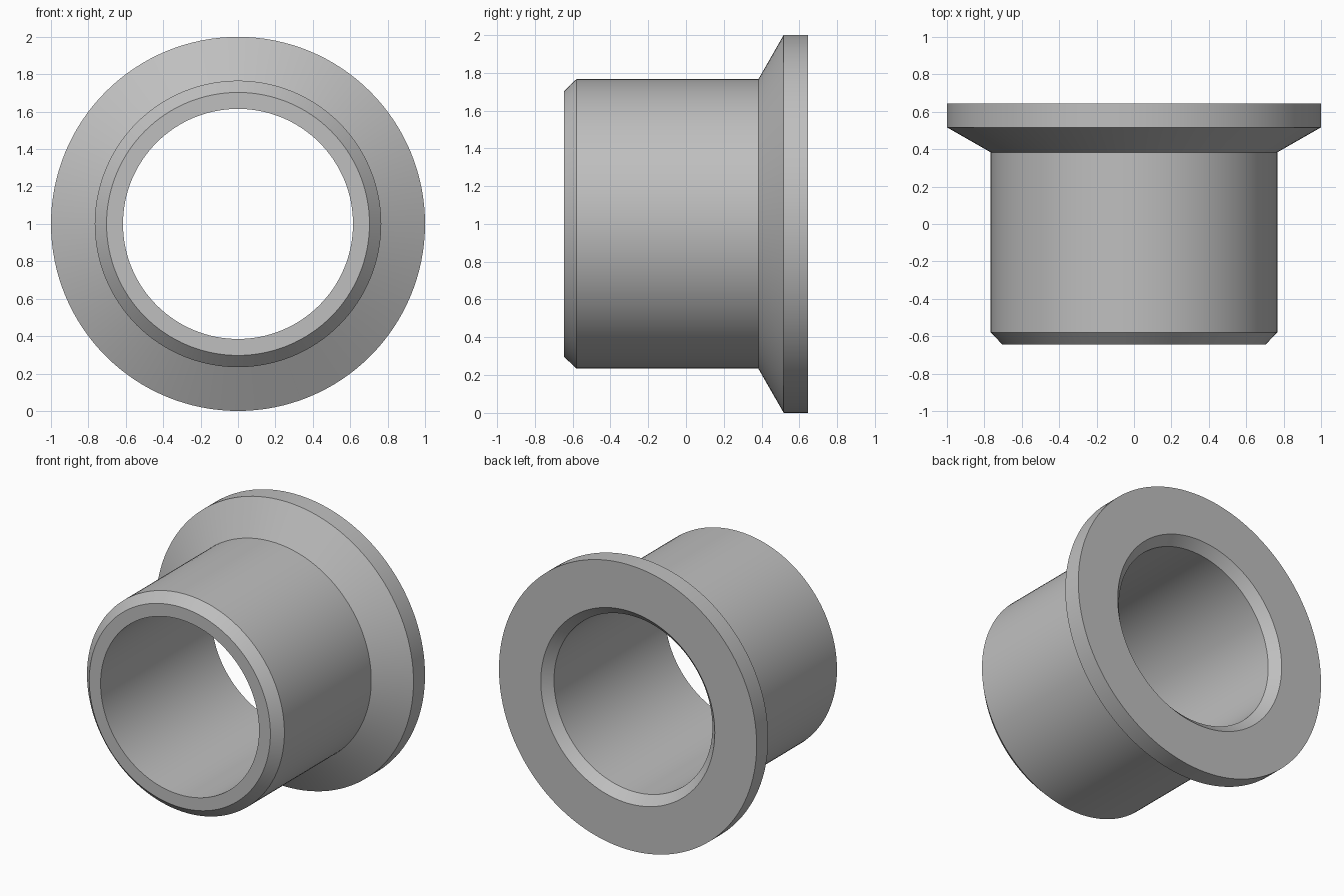
import bpy, bmesh, math
from mathutils import Matrix, Vector

if "Cube" in bpy.data.objects:
    bpy.data.objects.remove(bpy.data.objects["Cube"])

SIDES = 128

# closed cross-section as (radius, y), revolved about the y axis
profile = [
    (0.615, -0.645), (0.703, -0.645),  # front rim
    (0.766, -0.580), (0.766, 0.383),   # chamfer and barrel
    (1.0, 0.517), (1.0, 0.645),        # cone and flange edge
    (0.675, 0.645), (0.615, 0.585),    # back face and bore chamfer
]

bm = bmesh.new()
rings = []
for i in range(SIDES):
    a = 2 * math.pi * i / SIDES
    rings.append([bm.verts.new((r * math.cos(a), y, 1 + r * math.sin(a))) for r, y in profile])
n = len(profile)
for i in range(SIDES):
    p, q = rings[i], rings[(i + 1) % SIDES]
    for j in range(n):
        k = (j + 1) % n
        bm.faces.new((p[j], p[k], q[k], q[j]))
bmesh.ops.recalc_face_normals(bm, faces=bm.faces)

mesh = bpy.data.meshes.new("flanged_bushing")
bm.to_mesh(mesh)
bm.free()
bushing = bpy.data.objects.new("flanged_bushing", mesh)
bpy.context.collection.objects.link(bushing)

# plain grey
grey = bpy.data.materials.new("grey")
grey.diffuse_color = (0.52, 0.52, 0.52, 1)
grey.use_nodes = True
grey.node_tree.nodes["Principled BSDF"].inputs["Base Color"].default_value = grey.diffuse_color
mesh.materials.append(grey)

# smooth round walls, crisp rims
bpy.context.view_layer.objects.active = bushing
bushing.select_set(True)
bpy.ops.object.shade_smooth_by_angle(angle=math.radians(20))
